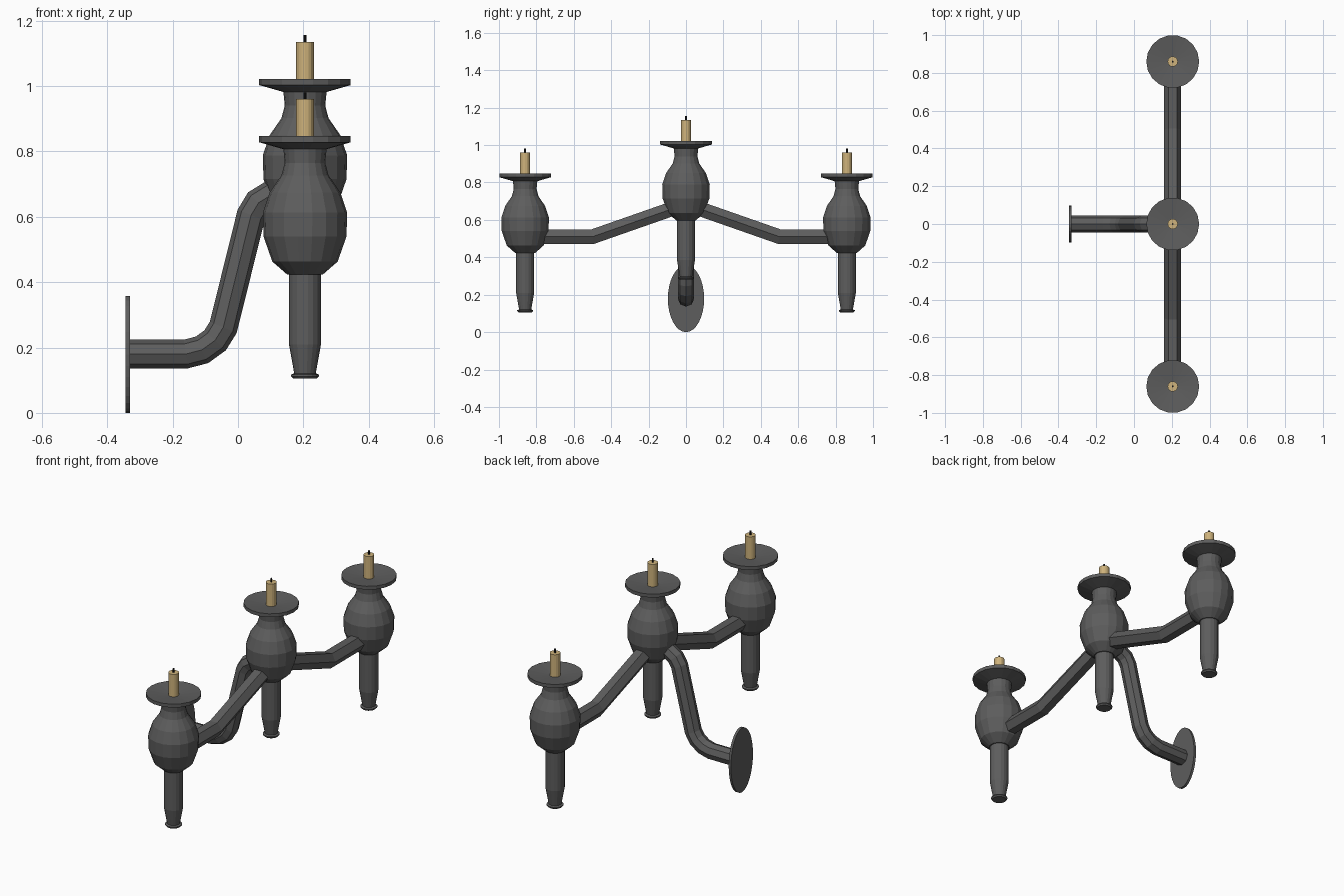
import bpy, bmesh, math
from mathutils import Vector

if "Cube" in bpy.data.objects:
    bpy.data.objects.remove(bpy.data.objects["Cube"])


def material(name, rgb):
    m = bpy.data.materials.new(name)
    m.diffuse_color = (*rgb, 1)
    m.use_nodes = True
    m.node_tree.nodes["Principled BSDF"].inputs["Base Color"].default_value = m.diffuse_color
    return m


IRON = material("dark_iron", (0.11, 0.11, 0.11))
WAX = material("wax", (0.62, 0.45, 0.20))
BLACK = material("black", (0.01, 0.01, 0.01))


def finish(name, bm, mat, loc=(0, 0, 0)):
    bmesh.ops.recalc_face_normals(bm, faces=bm.faces)
    me = bpy.data.meshes.new(name)
    bm.to_mesh(me)
    bm.free()
    me.materials.append(mat)
    ob = bpy.data.objects.new(name, me)
    ob.location = loc
    bpy.context.collection.objects.link(ob)
    return ob


def skin(bm, rings):
    """Join successive rings with quads and cap both ends."""
    rings = [[bm.verts.new(p) for p in r] for r in rings]
    n = len(rings[0])
    for a, b in zip(rings, rings[1:]):
        for i in range(n):
            j = (i + 1) % n
            bm.faces.new((a[i], a[j], b[j], b[i]))
    bm.faces.new(rings[0])
    bm.faces.new(rings[-1])


def lathe(name, profile, sides, mat, loc):
    bm = bmesh.new()
    ang = [math.tau * i / sides for i in range(sides)]
    skin(bm, [[(r * math.cos(a), r * math.sin(a), z) for a in ang] for r, z in profile])
    return finish(name, bm, mat, loc)


def tube(name, path, side, radius, sides, mat):
    """Mitred sweep of a polygon along a planar path; side is the plane normal."""
    bm = bmesh.new()
    pts = [Vector(p) for p in path]
    side = Vector(side)
    rings = []
    for i, p in enumerate(pts):
        d0 = (p - pts[max(i - 1, 0)]).normalized()
        d1 = (pts[min(i + 1, len(pts) - 1)] - p).normalized()
        up = side.cross((d0 + d1).normalized())
        stretch = 1 / math.cos(d0.angle(d1) / 2) if d0.length and d1.length else 1
        rings.append([p + radius * (side * math.cos(math.tau * k / sides)
                                    + up * stretch * math.sin(math.tau * k / sides))
                      for k in range(sides)])
    skin(bm, rings)
    return finish(name, bm, mat)


X, Y, LIFT = 0.205, 0.86, 0.175

# Turned holder: foot, stem, bulb, neck and drip dish
HOLDER = [(0.036, 0.105), (0.043, 0.112), (0.043, 0.117), (0.033, 0.121),
          (0.049, 0.21), (0.049, 0.423), (0.054, 0.423), (0.100, 0.463),
          (0.127, 0.54), (0.129, 0.613), (0.108, 0.675), (0.072, 0.727),
          (0.062, 0.765), (0.066, 0.807), (0.140, 0.828), (0.140, 0.847),
          (0.030, 0.835)]
for tag, y, z in (("left", -Y, 0), ("centre", 0, LIFT), ("right", Y, 0)):
    at = (X, y, z)
    lathe(tag + "_holder", HOLDER, 18, IRON, at)
    lathe(tag + "_candle", [(0.027, 0.82), (0.027, 0.96)], 16, WAX, at)
    lathe(tag + "_wick", [(0.005, 0.95), (0.005, 0.981)], 8, BLACK, at)

# Cross arm running through the centre bulb to both outer bulbs
tube("cross_arm", [(X, -Y, 0.51), (X, -0.5, 0.51), (X, 0, 0.685),
                   (X, 0.5, 0.51), (X, Y, 0.51)], (1, 0, 0), 0.045, 6, IRON)

# Bent arm from wall plate up to the centre bulb
BEND = [(-0.34, 0.18), (-0.16, 0.18), (-0.11, 0.193), (-0.07, 0.222),
        (-0.045, 0.262), (0.04, 0.605), (0.063, 0.643), (0.11, 0.672), (0.2, 0.72)]
tube("wall_arm", [(x, 0, z) for x, z in BEND], (0, 1, 0), 0.044, 8, IRON)

# Oval wall plate
bm = bmesh.new()
skin(bm, [[(x, 0.097 * math.cos(math.tau * i / 32), 0.179 + 0.179 * math.sin(math.tau * i / 32))
           for i in range(32)] for x in (-0.345, -0.331)])
finish("wall_plate", bm, IRON)
